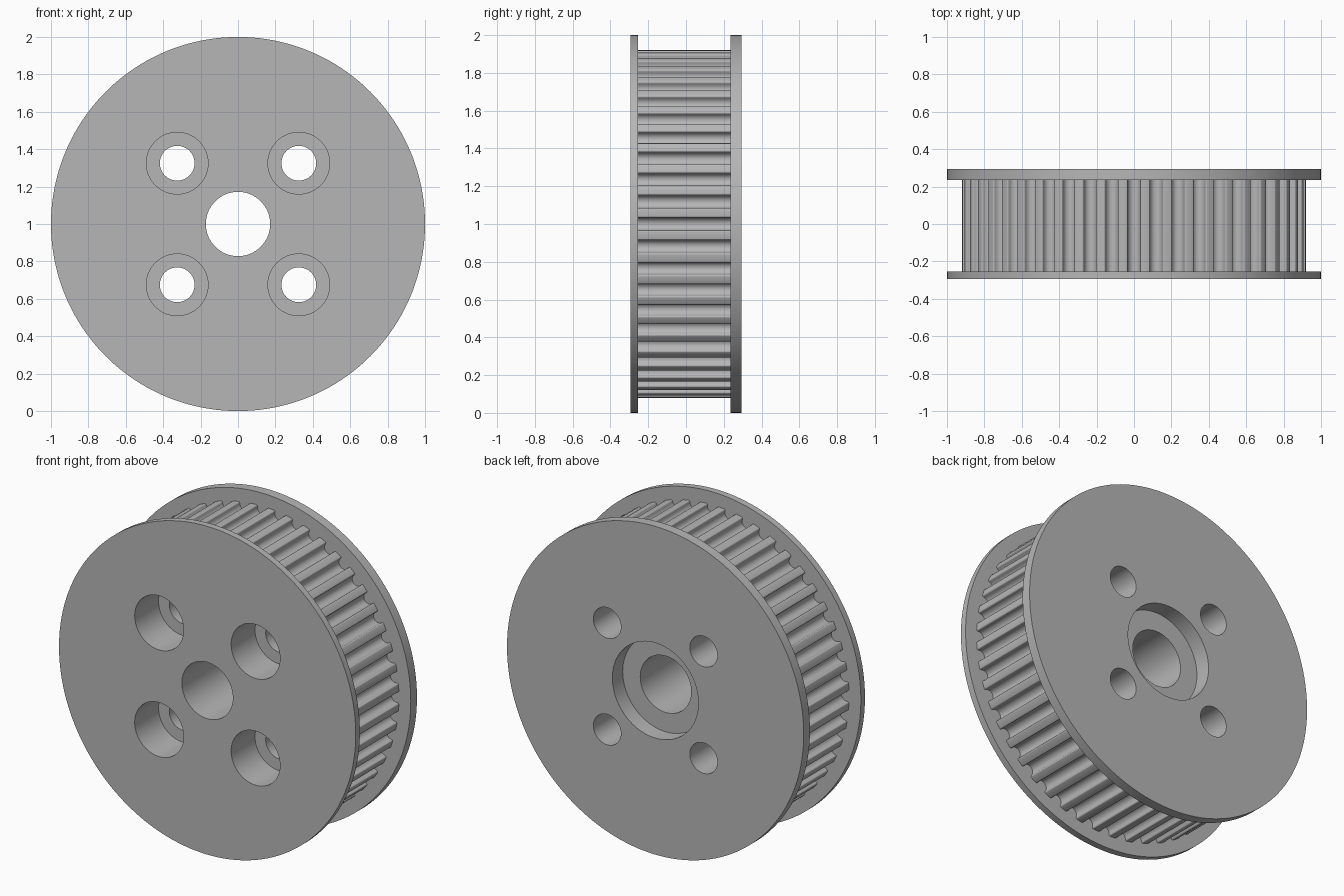
import bpy, bmesh, math

if "Cube" in bpy.data.objects:
    bpy.data.objects.remove(bpy.data.objects["Cube"])

CZ = 1.0                      # height of the wheel axis
FRONT, BACK = -0.295, 0.295   # outer faces of the wheel
TEETH = 48

grey = bpy.data.materials.new("plain grey")
grey.diffuse_color = (0.47, 0.47, 0.47, 1)
grey.use_nodes = True
grey.node_tree.nodes["Principled BSDF"].inputs["Base Color"].default_value = grey.diffuse_color


def prism(name, pts, y0, y1):
    """Extrude an (x, z) outline from y0 to y1."""
    bm = bmesh.new()
    face = bm.faces.new([bm.verts.new((x, y0, z + CZ)) for x, z in pts])
    ext = bmesh.ops.extrude_face_region(bm, geom=[face])["geom"]
    for v in ext:
        if isinstance(v, bmesh.types.BMVert):
            v.co.y = y1
    bmesh.ops.recalc_face_normals(bm, faces=bm.faces)
    me = bpy.data.meshes.new(name)
    bm.to_mesh(me)
    bm.free()
    ob = bpy.data.objects.new(name, me)
    me.materials.append(grey)
    bpy.context.collection.objects.link(ob)
    return ob


def circle(r, n, cx=0.0, cz=0.0):
    return [(cx + r * math.cos(2 * math.pi * i / n),
             cz + r * math.sin(2 * math.pi * i / n)) for i in range(n)]


def groove():
    """One rounded belt groove as (sideways, radius) points, left to right."""
    half, tip, rim, centre = 0.034, 0.008, 0.92, 0.904
    right = []
    for i in range(7):                      # round bottom
        a = math.pi / 2 * i / 6
        right.append((half * math.sin(a), centre - half * math.cos(a)))
    for i in range(5):                      # rounded tooth tip
        a = math.pi / 2 * i / 4
        right.append((half + tip - tip * math.cos(a), rim - tip + tip * math.sin(a)))
    return [(-t, r) for t, r in reversed(right[1:])] + right


def combine(target, other, operation):
    mod = target.modifiers.new("cut", 'BOOLEAN')
    mod.operation = operation
    mod.solver = 'EXACT'
    mod.object = other
    bpy.context.view_layer.objects.active = target
    bpy.ops.object.modifier_apply(modifier=mod.name)
    bpy.data.objects.remove(other, do_unlink=True)


# Toothed rim, grooves centred on the four axis directions
outline = []
for k in range(TEETH):
    a = 2 * math.pi * k / TEETH
    for t, r in groove():
        outline.append((r * math.sin(a) + t * math.cos(a),
                        r * math.cos(a) - t * math.sin(a)))
wheel = prism("toothed_pulley", outline, -0.275, 0.265)

# Thin front flange and thicker back flange
combine(wheel, prism("front_flange", circle(1.0, 160), FRONT, -0.255), 'UNION')
combine(wheel, prism("back_flange", circle(1.0, 160), 0.235, BACK), 'UNION')

# Centre bore and the shallow recess behind it
combine(wheel, prism("bore", circle(0.172, 64), -0.5, 0.5), 'DIFFERENCE')
combine(wheel, prism("back_recess", circle(0.29, 80), BACK - 0.10, 0.5), 'DIFFERENCE')

# Four bolt holes, counterbored from the front
for sx in (-1, 1):
    for sz in (-1, 1):
        x, z = 0.325 * sx, 0.325 * sz
        combine(wheel, prism("bolt_hole", circle(0.093, 48, x, z), -0.5, 0.5), 'DIFFERENCE')
        combine(wheel, prism("counterbore", circle(0.165, 64, x, z), -0.5, FRONT + 0.23), 'DIFFERENCE')

# Smooth round walls, crisp edges
bpy.ops.object.select_all(action='DESELECT')
wheel.select_set(True)
bpy.context.view_layer.objects.active = wheel
bpy.ops.object.shade_smooth_by_angle(angle=math.radians(30))
